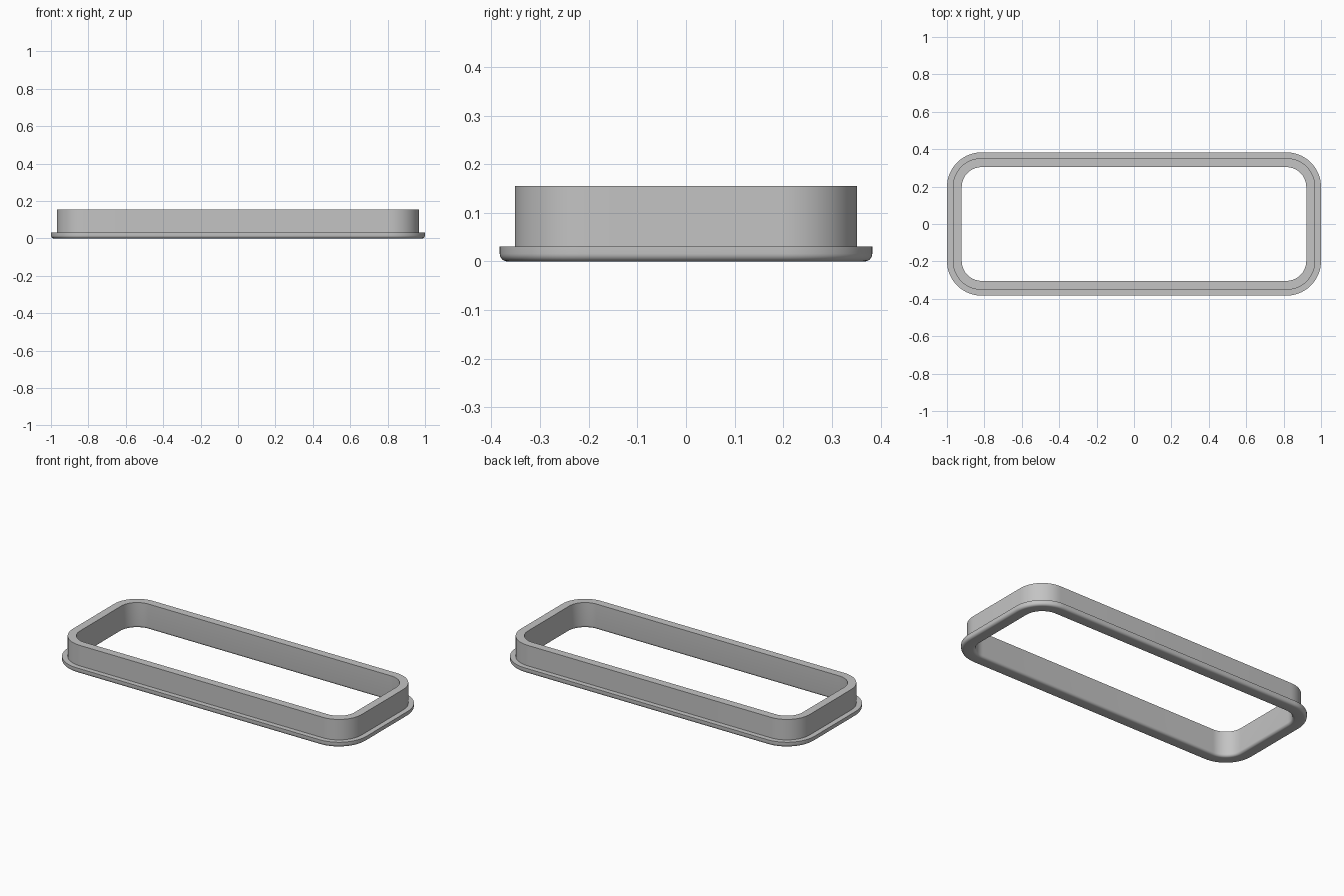
import bpy, bmesh
from math import pi, sin, cos, radians

cube = bpy.data.objects.get("Cube")
if cube:
    bpy.data.objects.remove(cube, do_unlink=True)

# Corner arc centres and the radii measured from them
CX, CY = 0.815, 0.198
R_IN, R_WALL, R_FLANGE = 0.106, 0.154, 0.185
FLANGE_Z, TOP_Z, FILLET = 0.031, 0.155, 0.016
CORNER_STEPS, FILLET_STEPS = 16, 6

grey = bpy.data.materials.new("plain grey")
grey.use_nodes = True
colour = (0.55, 0.55, 0.55, 1)
grey.diffuse_color = colour
grey.node_tree.nodes["Principled BSDF"].inputs["Base Color"].default_value = colour


def fillet(centre_r, start, end):
    """Quarter-round points as (radius, height)."""
    for i in range(FILLET_STEPS + 1):
        a = start + (end - start) * i / FILLET_STEPS
        yield centre_r + FILLET * cos(a), FILLET + FILLET * sin(a)


def sweep_frame(name, profile):
    """Sweep a closed (radius, height) profile round a rounded rectangle."""
    bm = bmesh.new()
    rings = []
    for quarter, (sx, sy) in enumerate([(1, 1), (-1, 1), (-1, -1), (1, -1)]):
        for i in range(CORNER_STEPS + 1):
            a = (quarter + i / CORNER_STEPS) * pi / 2
            rings.append([bm.verts.new((sx * CX + r * cos(a), sy * CY + r * sin(a), z))
                          for r, z in profile])
    n = len(profile)
    for k, ring in enumerate(rings):
        after = rings[(k + 1) % len(rings)]
        for j in range(n):
            m = (j + 1) % n
            bm.faces.new((ring[j], after[j], after[m], ring[m]))
    bmesh.ops.recalc_face_normals(bm, faces=bm.faces)
    mesh = bpy.data.meshes.new(name)
    bm.to_mesh(mesh)
    bm.free()
    mesh.materials.append(grey)
    obj = bpy.data.objects.new(name, mesh)
    bpy.context.collection.objects.link(obj)
    bpy.ops.object.select_all(action="DESELECT")
    obj.select_set(True)
    bpy.context.view_layer.objects.active = obj
    bpy.ops.object.shade_smooth_by_angle(angle=radians(30))
    return obj


# Upright wall with a stepped flange, rounded along both bottom edges
profile = [(R_IN, TOP_Z)]
profile += fillet(R_IN + FILLET, pi, 1.5 * pi)
profile += fillet(R_FLANGE - FILLET, 1.5 * pi, 2 * pi)
profile += [(R_FLANGE, FLANGE_Z), (R_WALL, FLANGE_Z), (R_WALL, TOP_Z)]
sweep_frame("flanged_frame", profile)
